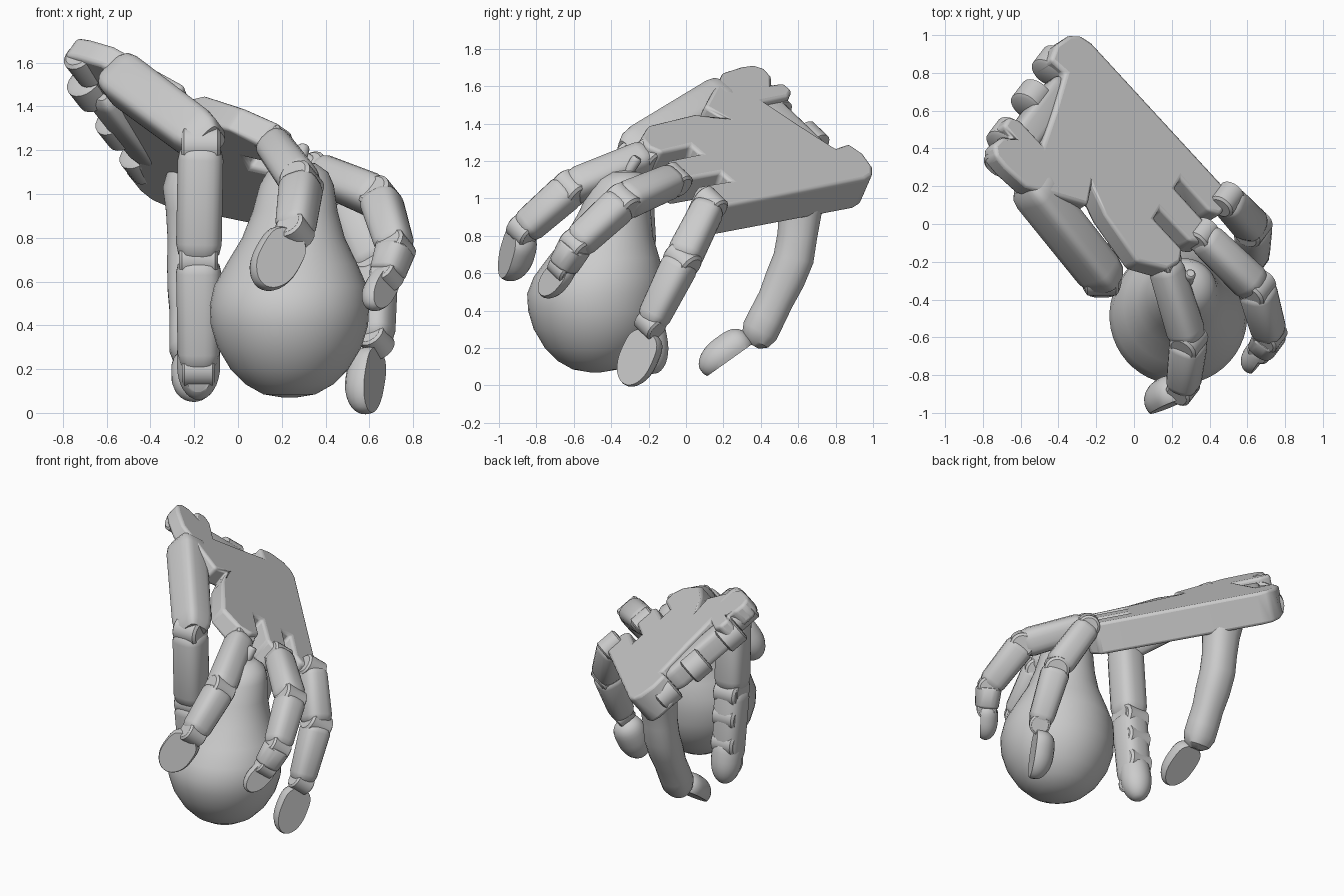
import bpy, bmesh, math
from mathutils import Vector

cube = bpy.data.objects.get("Cube")
if cube:
    bpy.data.objects.remove(cube, do_unlink=True)

grey = bpy.data.materials.new("light_grey")
grey.use_nodes = True
grey.diffuse_color = (0.6, 0.6, 0.6, 1)
grey.node_tree.nodes["Principled BSDF"].inputs["Base Color"].default_value = (0.6, 0.6, 0.6, 1)

NORMAL = Vector((0.686, 0.436, 1)).normalized()    # back of the hand
LENGTH = Vector((0.70, -0.70, -0.17)).normalized()  # wrist to fingers
WIDTH = NORMAL.cross(LENGTH)
X = Vector((1, 0, 0))


def on_palm(x, y):
    droop = 0.3 * min(y, 0) * max(1 - x / 0.3, 0)   # front corner dips a little
    return Vector((x, y, 1.374 - 0.686 * x - 0.436 * y + droop))


def finish(name, bm, bevel=0, angle=35):
    bmesh.ops.recalc_face_normals(bm, faces=bm.faces)
    mesh = bpy.data.meshes.new(name)
    bm.to_mesh(mesh)
    bm.free()
    obj = bpy.data.objects.new(name, mesh)
    bpy.context.collection.objects.link(obj)
    mesh.materials.append(grey)
    if bevel:
        mod = obj.modifiers.new("soft_edges", 'BEVEL')
        mod.width, mod.segments, mod.limit_method = bevel, 3, 'ANGLE'
    bpy.ops.object.select_all(action='DESELECT')
    obj.select_set(True)
    bpy.context.view_layer.objects.active = obj
    bpy.ops.object.shade_smooth_by_angle(angle=math.radians(angle))
    return obj


def frame(d, hinge):
    d = d.normalized()
    side = (hinge - d * hinge.dot(d)).normalized()
    return d, side, d.cross(side)


def ring(c, side, up, rx, ry, power=1.0, n=20):
    pts = []
    for i in range(n):
        a = math.tau * (i + 0.5) / n
        ca, sa = math.cos(a), math.sin(a)
        pts.append(c + side * math.copysign(abs(ca) ** power, ca) * rx
                   + up * math.copysign(abs(sa) ** power, sa) * ry)
    return pts


def loft(name, rings, angle=35):
    bm = bmesh.new()
    rows = [[bm.verts.new(p) for p in r] for r in rings]
    n = len(rows[0])
    for a, b in zip(rows, rows[1:]):
        for i in range(n):
            bm.faces.new((a[i], a[(i + 1) % n], b[(i + 1) % n], b[i]))
    bm.faces.new(rows[0])
    bm.faces.new(rows[-1])
    return finish(name, bm, angle=angle)


def segment(name, a, b, ra, rb, hinge, power=0.7, flat=1.0):
    """Tapered bone with softened ends."""
    d, side, up = frame(b - a, hinge)
    rings = []
    for t, s in ((0, 0.7), (0.05, 0.92), (0.12, 1), (0.86, 1), (0.95, 0.9), (1, 0.68)):
        r = (ra + (rb - ra) * t) * s
        rings.append(ring(a.lerp(b, t), side, up, r, r * flat, power))
    return loft(name, rings)


def knuckle(name, c, r, half, hinge):
    d, side, up = frame(hinge, Vector((0.1, 0.3, 1)))
    return loft(name, [ring(c + d * half * k, side, up, r * s, r * s)
                       for k, s in ((-1, 0.8), (-0.85, 1), (0.85, 1), (1, 0.8))])


def fingertip(name, a, b, r, flat_dir, offset=0.3):
    """Rounded pad with a flat outer face."""
    d, side, up = frame(b - a, flat_dir)
    mid, half = (a + b) / 2, (b - a).length / 2
    rings = []
    for k in range(1, 16):
        t = -math.cos(math.pi * k / 16)
        w = math.sqrt(1 - t * t) if t > 0 else (1 - t ** 4) ** 0.5
        rings.append(ring(mid + d * half * t, side, up, r * w, r * w))
    obj = loft(name, rings)
    bm = bmesh.new()
    bm.from_mesh(obj.data)
    cut = bmesh.ops.bisect_plane(bm, geom=bm.verts[:] + bm.edges[:] + bm.faces[:],
                                 plane_co=mid + side * r * offset, plane_no=side, clear_outer=True)
    bmesh.ops.holes_fill(bm, edges=[e for e in cut["geom_cut"] if isinstance(e, bmesh.types.BMEdge)])
    bm.to_mesh(obj.data)
    bm.free()
    bpy.ops.object.shade_smooth_by_angle(angle=math.radians(35))


def digit(name, path, radii, hinge):
    pts = [Vector(p) for p in path]
    for i, (a, b) in enumerate(zip(pts, pts[1:])):
        segment(f"{name}_bone_{i + 1}", a, b, radii[i], radii[i + 1], hinge)
        knuckle(f"{name}_knuckle_{i + 1}", a, radii[i] * 0.85, radii[i] * 0.85, hinge)
    knuckle(f"{name}_end_joint", pts[-1], radii[-1] * 0.85, radii[-1] * 0.8, hinge)


# Palm shell, thicker along the outer edge, slotted between the finger mounts
outline = [
    (-0.22, 0.96), (-0.28, 1.0), (-0.34, 1.0), (-0.41, 0.95), (-0.44, 0.87), (-0.36, 0.80),
    (-0.42, 0.6), (-0.48, 0.42), (-0.6, 0.55), (-0.66, 0.57), (-0.69, 0.52),
    (-0.64, 0.46), (-0.7, 0.46), (-0.74, 0.42), (-0.73, 0.36), (-0.68, 0.3), (-0.57, 0.2),
    (-0.24, 0.1), (-0.22, 0.2), (-0.15, 0.05), (0.02, -0.2), (0.18, -0.24), (0.25, -0.2),
    (0.26, -0.13), (0.11, 0.03), (0.14, 0.08), (0.3, -0.09), (0.38, -0.1), (0.42, -0.03),
    (0.22, 0.19), (0.25, 0.24), (0.4, 0.07), (0.46, 0.05), (0.5, 0.1), (0.49, 0.19),
]
bm = bmesh.new()
top = bm.faces.new([bm.verts.new(on_palm(*p)) for p in outline])
low = bmesh.ops.extrude_face_region(bm, geom=[top])["geom"]
for v in low:
    if isinstance(v, bmesh.types.BMVert):
        across = WIDTH.dot(v.co - on_palm(-0.35, 0.95))
        v.co -= NORMAL * (0.2 + 0.11 * max(across, -0.8))
finish("palm", bm, bevel=0.02)

# Wrist hinge barrels and the block joining them
for i, (x, y) in enumerate([(-0.37, 0.88), (-0.48, 0.70), (-0.61, 0.5)]):
    knuckle(f"wrist_barrel_{i + 1}", on_palm(x, y) - NORMAL * 0.12, 0.09, 0.07, WIDTH)
wrist_mid = on_palm(-0.44, 0.61) - NORMAL * 0.11
segment("wrist_block", wrist_mid - WIDTH * 0.25, wrist_mid + WIDTH * 0.25, 0.08, 0.08, NORMAL, 0.4)

# Side thumb: mount lobe and slanted housing
knuckle("thumb_mount", on_palm(-0.65, 0.38) - NORMAL * 0.08, 0.08, 0.08, WIDTH)
segment("thumb_housing", Vector((-0.56, 0.22, 1.55)), Vector((-0.13, -0.32, 1.23)),
        0.115, 0.11, NORMAL, 0.45, 0.9)

# Three fingers
digit("index", [(0.16, -0.2, 1.23), (0.29, -0.62, 1.05), (0.26, -0.87, 0.83)], [0.085, 0.095, 0.085], WIDTH)
fingertip("index_tip", Vector((0.25, -0.88, 0.83)), Vector((0.1, -0.96, 0.57)), 0.11,
          Vector((0.35, -0.9, 0.1)), 0.4)
digit("middle", [(0.36, -0.06, 1.1), (0.65, -0.34, 0.98), (0.72, -0.59, 0.75), (0.68, -0.66, 0.63)],
      [0.085, 0.095, 0.085, 0.075], WIDTH)
fingertip("middle_tip", Vector((0.7, -0.63, 0.65)), Vector((0.6, -0.77, 0.48)), 0.075,
          Vector((0.75, -0.6, 0.1)), 0.45)
digit("ring", [(0.49, 0.13, 0.97), (0.63, -0.02, 0.67), (0.63, -0.19, 0.33)], [0.085, 0.095, 0.08], WIDTH)
fingertip("ring_tip", Vector((0.62, -0.19, 0.29)), Vector((0.57, -0.32, 0.0)), 0.105,
          Vector((0.85, -0.4, 0.1)))

# Two opposing thumbs hanging below the palm
digit("thumb", [(-0.17, -0.29, 1.22), (-0.18, -0.26, 0.7), (-0.18, -0.21, 0.2)], [0.105, 0.105, 0.095], X)
fingertip("thumb_tip", Vector((-0.18, -0.22, 0.38)), Vector((-0.18, -0.17, 0.06)), 0.1,
          Vector((0, -0.9, -0.2)), 0.7)
for i, z in enumerate((0.34, 0.52, 0.68)):
    knuckle(f"thumb_pad_{i + 1}", Vector((-0.18, -0.18 - z * 0.08, z)), 0.085, 0.085, X)

rear_rings = []
for y, z, r, tilt in [(0.64, 1.13, 0.06, 0), (0.635, 1.1, 0.11, 0), (0.63, 1.03, 0.13, 0.03),
                      (0.61, 0.92, 0.115, 0.1), (0.595, 0.8, 0.108, 0.15), (0.575, 0.68, 0.11, 0.25),
                      (0.53, 0.57, 0.108, 0.4), (0.48, 0.46, 0.098, 0.45), (0.43, 0.36, 0.1, 0.5),
                      (0.395, 0.29, 0.1, 0.5), (0.37, 0.24, 0.08, 0.5), (0.355, 0.215, 0.04, 0.5)]:
    up = Vector((0, math.cos(tilt), -math.sin(tilt)))
    rear_rings.append(ring(Vector((-0.215, y, z)), X, up, r, r, 0.85))
loft("rear_thumb", rear_rings)
fingertip("rear_thumb_tip", Vector((-0.21, 0.34, 0.26)), Vector((-0.2, 0.08, 0.075)), 0.1,
          Vector((0, 0.5, -0.85)), 0.4)

# Pear held in the hand, its neck leaning back
profile = [(0.07, 0.03), (0.085, 0.12), (0.13, 0.2), (0.2, 0.27), (0.3, 0.33), (0.4, 0.36),
           (0.49, 0.365), (0.58, 0.35), (0.68, 0.3), (0.8, 0.235), (0.92, 0.195),
           (1.04, 0.17), (1.1, 0.14), (1.14, 0.08), (1.15, 0.02)]
rings = []
for z, r in profile:
    lean = max(z - 0.5, 0) / 0.65
    rings.append(ring(Vector((0.235 + 0.04 * lean, -0.485 + 0.16 * lean, z)),
                      X, Vector((0, 1, 0)), r, r, n=48))
loft("pear", rings, angle=60)
segment("pear_stem", Vector((0.28, -0.32, 1.12)), Vector((0.3, -0.26, 1.22)), 0.025, 0.03, X, 1.0)
